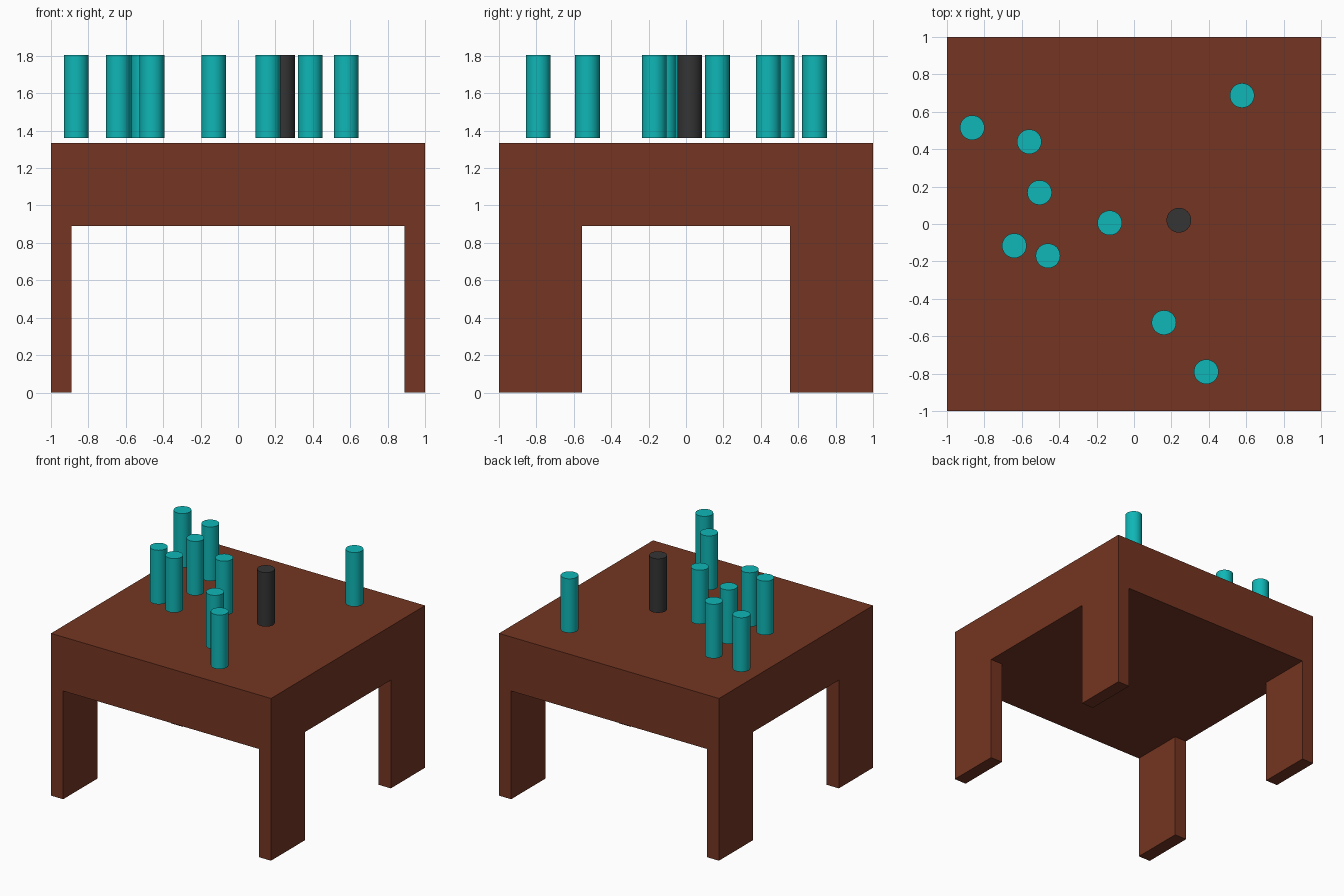
import bpy, bmesh, math
from mathutils import Vector

if "Cube" in bpy.data.objects:
    bpy.data.objects.remove(bpy.data.objects["Cube"])

UNDER, TOP = 0.889, 1.333            # table slab underside and top
LEG_X, LEG_Y = 0.889, 0.556          # inner faces of the legs
PEG_R, PEG_H, PEG_Z = 0.066, 0.444, 1.361


def material(name, rgb):
    m = bpy.data.materials.new(name)
    m.diffuse_color = (*rgb, 1)
    m.use_nodes = True
    m.node_tree.nodes["Principled BSDF"].inputs["Base Color"].default_value = m.diffuse_color
    return m


brown = material("brown", (0.175, 0.036, 0.016))
teal = material("teal", (0.005, 0.47, 0.47))
dark = material("dark_grey", (0.035, 0.035, 0.035))

# Table: slab cut along the leg lines, corner faces extruded down to the ground
bm = bmesh.new()
bmesh.ops.create_cube(bm, size=2)
bmesh.ops.scale(bm, vec=(1, 1, (TOP - UNDER) / 2), verts=bm.verts)
bmesh.ops.translate(bm, vec=(0, 0, (TOP + UNDER) / 2), verts=bm.verts)
for s in (-1, 1):
    for co, no in (((s * LEG_X, 0, 0), (1, 0, 0)), ((0, s * LEG_Y, 0), (0, 1, 0))):
        bmesh.ops.bisect_plane(bm, geom=bm.verts[:] + bm.edges[:] + bm.faces[:],
                               plane_co=Vector(co), plane_no=Vector(no))
bm.normal_update()
corners = []
for f in bm.faces:
    c = f.calc_center_median()
    if f.normal.z < -0.9 and abs(c.x) > LEG_X and abs(c.y) > LEG_Y:
        corners.append(f)
feet = bmesh.ops.extrude_discrete_faces(bm, faces=corners)["faces"]
for v in {v for f in feet for v in f.verts}:
    v.co.z = 0
bmesh.ops.recalc_face_normals(bm, faces=bm.faces)
mesh = bpy.data.meshes.new("table")
bm.to_mesh(mesh)
bm.free()
mesh.materials.append(brown)
bpy.context.collection.objects.link(bpy.data.objects.new("table", mesh))


# Pegs hovering just above the table top
def peg(name, x, y, mat):
    bpy.ops.mesh.primitive_cylinder_add(vertices=32, radius=PEG_R, depth=PEG_H,
                                        location=(x, y, PEG_Z + PEG_H / 2))
    ob = bpy.context.object
    ob.name = name
    ob.data.materials.append(mat)
    bpy.ops.object.shade_smooth_by_angle(angle=math.radians(30))


teal_spots = [(-0.865, 0.515), (-0.56, 0.44), (-0.505, 0.168),
              (-0.13, 0.006), (-0.64, -0.116), (-0.46, -0.17),
              (0.16, -0.527), (0.386, -0.79), (0.578, 0.687)]
for i, (x, y) in enumerate(teal_spots, 1):
    peg(f"teal_peg_{i}", x, y, teal)
peg("dark_peg", 0.24, 0.02, dark)
